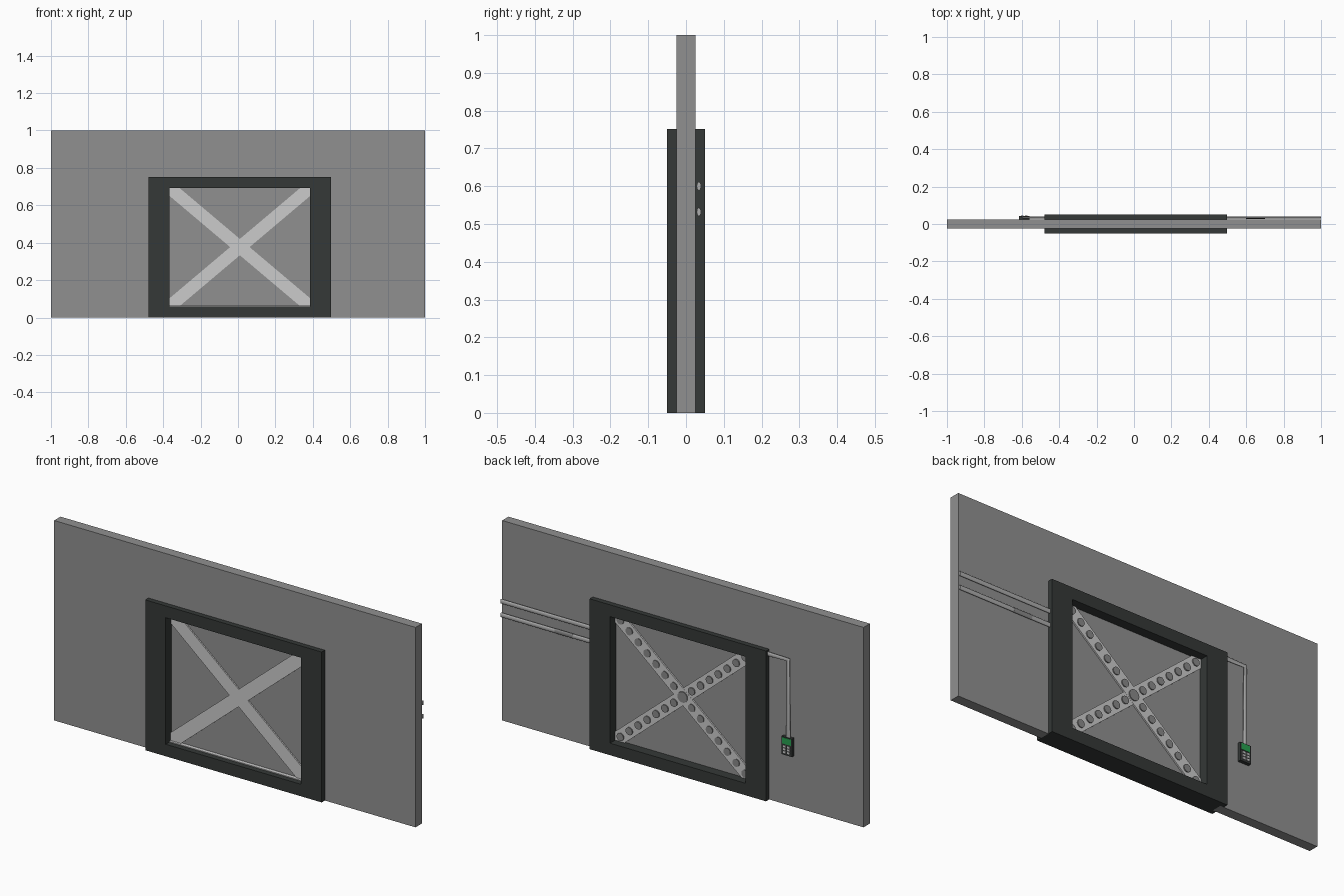
import bpy, bmesh, math
from mathutils import Matrix, Vector

if "Cube" in bpy.data.objects:
    bpy.data.objects.remove(bpy.data.objects["Cube"])


def material(name, r, g, b):
    m = bpy.data.materials.new(name)
    m.diffuse_color = (r, g, b, 1)
    m.use_nodes = True
    m.node_tree.nodes["Principled BSDF"].inputs["Base Color"].default_value = m.diffuse_color
    return m


WALL = material("wall_grey", 0.28, 0.28, 0.28)
DARK = material("dark_frame", 0.035, 0.04, 0.038)
STUD = material("stud_grey", 0.25, 0.25, 0.25)
PIPE = material("pipe_grey", 0.42, 0.42, 0.42)
GREEN = material("green_screen", 0.02, 0.35, 0.08)


def finish(name, bm, mat=None):
    bmesh.ops.recalc_face_normals(bm, faces=bm.faces)
    me = bpy.data.meshes.new(name)
    bm.to_mesh(me)
    bm.free()
    ob = bpy.data.objects.new(name, me)
    bpy.context.collection.objects.link(ob)
    if mat:
        me.materials.append(mat)
    return ob


def box(name, x0, x1, y0, y1, z0, z1, mat=None):
    bm = bmesh.new()
    c = Vector((x0 + x1, y0 + y1, z0 + z1)) / 2
    size = Matrix.Diagonal((x1 - x0, y1 - y0, z1 - z0, 1))
    bmesh.ops.create_cube(bm, size=1, matrix=Matrix.Translation(c) @ size)
    return finish(name, bm, mat)


def prism(name, outline, y0, y1, mat=None):
    bm = bmesh.new()
    face = bm.faces.new([bm.verts.new((x, y0, z)) for x, z in outline])
    ext = bmesh.ops.extrude_face_region(bm, geom=[face])
    verts = [v for v in ext["geom"] if isinstance(v, bmesh.types.BMVert)]
    bmesh.ops.translate(bm, verts=verts, vec=(0, y1 - y0, 0))
    return finish(name, bm, mat)


def rect_ring(name, outer, inner, y0, y1, mat):
    bm = bmesh.new()
    loops = []
    for (x0, x1, z0, z1), y in ((outer, y0), (inner, y0), (inner, y1), (outer, y1)):
        loops.append([bm.verts.new((x, y, z)) for x, z in
                      ((x0, z0), (x1, z0), (x1, z1), (x0, z1))])
    for k in range(4):
        a, b = loops[k], loops[(k + 1) % 4]
        for i in range(4):
            j = (i + 1) % 4
            bm.faces.new((a[i], a[j], b[j], b[i]))
    return finish(name, bm, mat)


def pipe(name, points, radius, mat, y=0.034, flat=0.5):
    cu = bpy.data.curves.new(name, "CURVE")
    cu.dimensions = "3D"
    cu.bevel_depth = radius
    cu.bevel_resolution = 4
    cu.use_fill_caps = True
    sp = cu.splines.new("POLY")
    sp.points.add(len(points) - 1)
    for p, (x, z) in zip(sp.points, points):
        p.co = (x, 0, z, 1)
    ob = bpy.data.objects.new(name, cu)
    ob.location.y = y
    ob.scale.y = flat
    cu.materials.append(mat)
    bpy.context.collection.objects.link(ob)
    return ob


# wall with a doorway filled by the frame
prism("wall", [(-1, 0), (-0.46, 0), (-0.46, 0.73), (0.48, 0.73), (0.48, 0),
               (1, 0), (1, 1), (-1, 1)], -0.025, 0.025, WALL)

# frame, recessed panel and sill
X0, X1, Z0, Z1 = -0.365, 0.385, 0.06, 0.693
rect_ring("frame", (-0.478, 0.498, 0, 0.752), (X0, X1, Z0, Z1), -0.05, 0.05, DARK)
box("panel", X0 - 0.02, X1 + 0.02, -0.003, 0.003, Z0 - 0.02, Z1 + 0.02, WALL)
box("sill", X0, X1, -0.022, -0.003, Z0 - 0.01, Z0 + 0.004)

# crossed braces, ends buried in the frame, with studs on the back
CX, CZ = (X0 + X1) / 2, (Z0 + Z1) / 2
half = math.hypot(X1 - X0, Z1 - Z0) / 2
angle = math.atan2(Z1 - Z0, X1 - X0)
studs = bmesh.new()


def stud(x, z, r):
    m = Matrix.Translation((x, 0.011, z)) @ Matrix.Rotation(math.pi / 2, 4, "X")
    bmesh.ops.create_cone(studs, cap_ends=True, segments=16, radius1=r,
                          radius2=r, depth=0.008, matrix=m)


for s, name in ((1, "brace_rising"), (-1, "brace_falling")):
    t = 0.0100 + 0.0003 * s
    b = box(name, -half - 0.03, half + 0.03, -t, t, -0.0335, 0.0335)
    b.location = (CX, 0, CZ)
    b.rotation_euler.y = -s * angle
    for i in range(-7, 8):
        if i:
            d = i * 0.0645
            stud(CX + d * math.cos(angle), CZ + s * d * math.sin(angle), 0.019)
stud(CX, CZ, 0.027)
finish("brace_studs", studs, STUD)

# pipes on the back
pipe("upper_pipe", [(0.48, 0.6), (1, 0.6)], 0.0115, PIPE)
pipe("lower_pipe", [(0.48, 0.532), (1, 0.532)], 0.0115, PIPE)
pipe("lower_pipe_sleeve", [(0.6, 0.532), (0.7, 0.532)], 0.0122, STUD)
pipe("control_conduit", [(-0.46, 0.732), (-0.59, 0.732), (-0.59, 0.33)], 0.0115, PIPE)

# control box with screen and buttons
BX = -0.587
box("control_box", BX - 0.029, BX + 0.029, 0.024, 0.042, 0.255, 0.345, DARK)
box("control_screen", BX - 0.024, BX + 0.024, 0.04, 0.0435, 0.31, 0.341, GREEN)
for r in range(3):
    for c in (-1, 1):
        x, z = BX + c * 0.011, 0.27 + r * 0.014
        box(f"control_button_{r}_{'left' if c > 0 else 'right'}", x - 0.007, x + 0.007,
            0.04, 0.0445, z - 0.005, z + 0.005)
